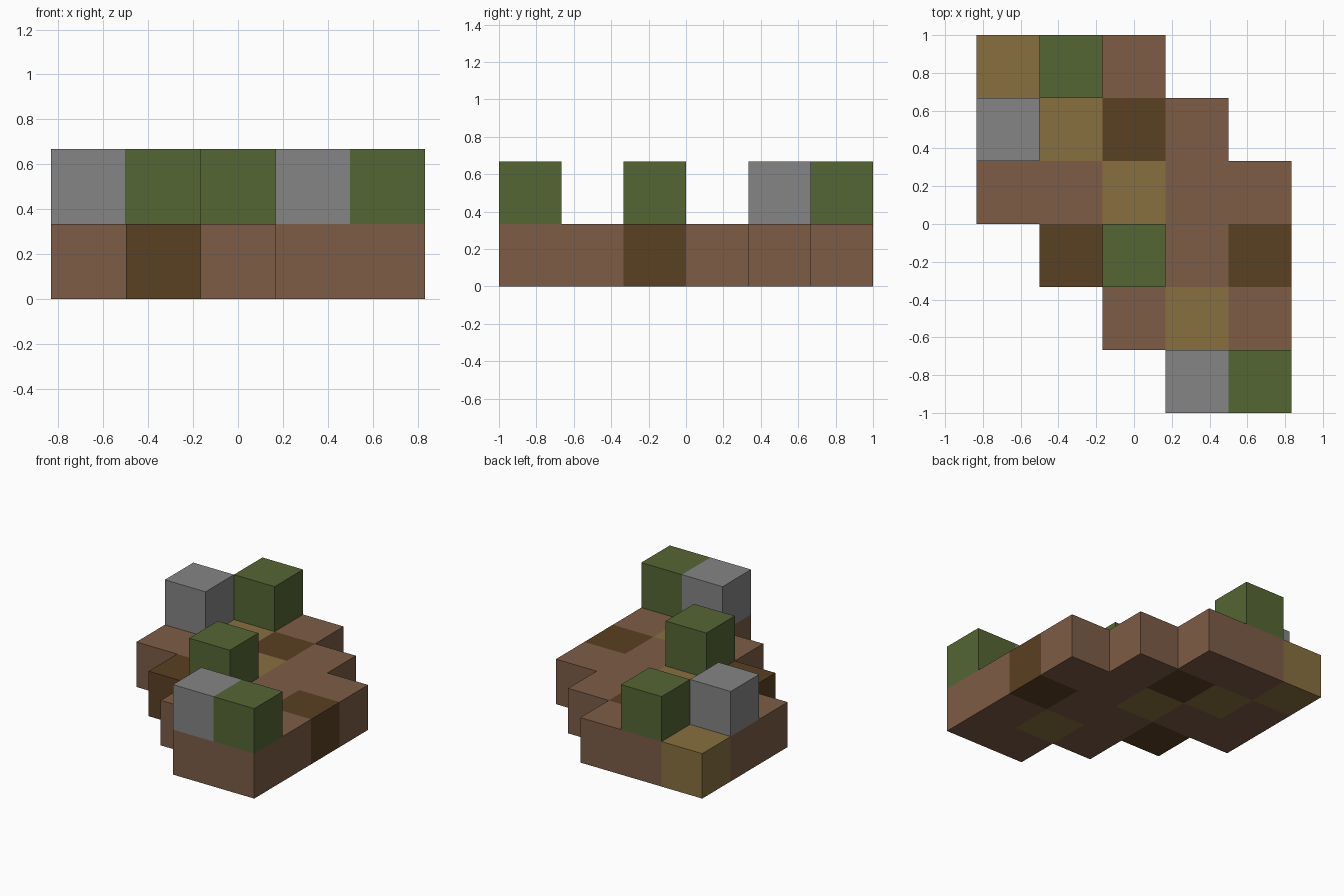
import bpy
import bmesh

cube = bpy.data.objects.get("Cube")
if cube:
    bpy.data.objects.remove(cube, do_unlink=True)

CELL = 1 / 3
COLS, ROWS = 5, 6


def linear(c):
    c /= 255
    return c / 12.92 if c <= 0.04045 else ((c + 0.055) / 1.055) ** 2.4


def make_material(name, rgb):
    colour = (*map(linear, rgb), 1)
    mat = bpy.data.materials.new(name)
    mat.use_nodes = True
    mat.diffuse_color = colour
    bsdf = mat.node_tree.nodes["Principled BSDF"]
    bsdf.inputs["Base Color"].default_value = colour
    bsdf.inputs["Roughness"].default_value = 0.9
    return mat


MATERIALS = {
    "B": make_material("earth brown", (125, 92, 70)),
    "D": make_material("dark soil", (90, 64, 34)),
    "T": make_material("dry tan", (135, 112, 64)),
    "G": make_material("moss green", (84, 102, 52)),
    "S": make_material("stone grey", (133, 133, 133)),
}


def build_layer(name, plan, keys, z):
    """Extrude the cells of a plan (back row first) whose letter is in keys."""
    bm = bmesh.new()
    for r, row in enumerate(plan):
        for c, key in enumerate(row):
            if key in keys:
                x, y = (c - COLS / 2) * CELL, (ROWS / 2 - r) * CELL
                corners = ((x, y), (x + CELL, y), (x + CELL, y - CELL), (x, y - CELL))
                bm.faces.new([bm.verts.new((px, py, z)) for px, py in corners])
    bmesh.ops.remove_doubles(bm, verts=bm.verts[:], dist=0.001)
    res = bmesh.ops.extrude_face_region(bm, geom=bm.faces[:], use_keep_orig=True)
    top = [v for v in res["geom"] if isinstance(v, bmesh.types.BMVert)]
    bmesh.ops.translate(bm, verts=top, vec=(0, 0, CELL))
    bmesh.ops.recalc_face_normals(bm, faces=bm.faces[:])

    # Each face takes the colour of the cell just behind it
    for f in bm.faces:
        f.normal_update()
        p = f.calc_center_median() - f.normal * CELL / 2
        key = plan[int(ROWS / 2 - p.y / CELL)][int(p.x / CELL + COLS / 2)]
        f.material_index = keys.index(key)

    mesh = bpy.data.meshes.new(name)
    bm.to_mesh(mesh)
    bm.free()
    for key in keys:
        mesh.materials.append(MATERIALS[key])
    obj = bpy.data.objects.new(name, mesh)
    bpy.context.collection.objects.link(obj)


# Stepped ground slab with soil patches
GROUND = ["TBB..",
          "BTDB.",
          "BBTBB",
          ".DBBD",
          "..BTB",
          "...BB"]

# Blocks standing on the slab
BLOCKS = [".G...",
          "S....",
          ".....",
          "..G..",
          ".....",
          "...SG"]

build_layer("ground_slab", GROUND, "BDT", 0)
build_layer("moss_blocks", BLOCKS, "G", CELL)
build_layer("stone_blocks", BLOCKS, "S", CELL)
